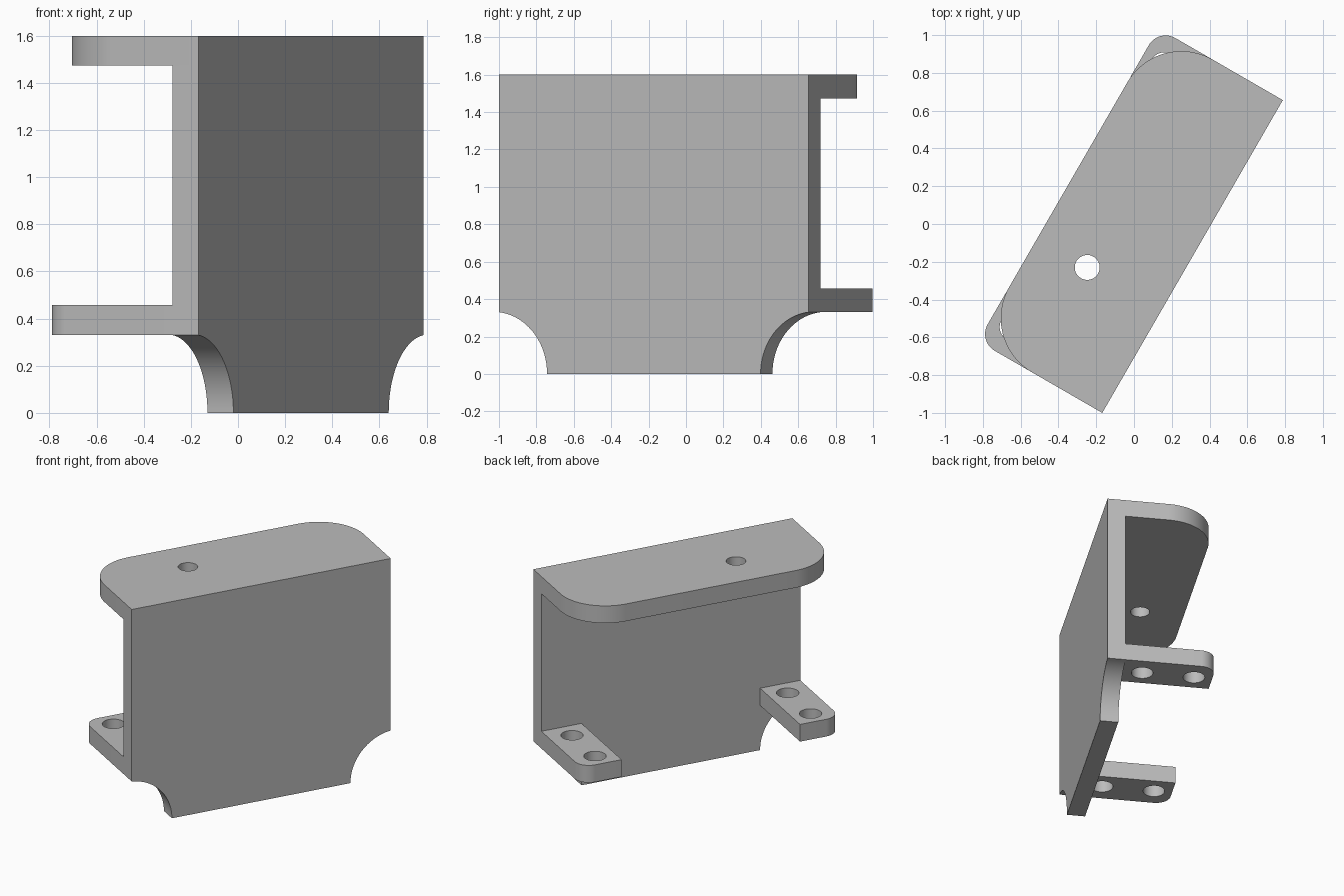
import bpy, bmesh, math
from mathutils import Matrix, Vector

cube = bpy.data.objects.get("Cube")
if cube:
    bpy.data.objects.remove(cube)

# Main sizes: length, depth, height, wall thickness, clearance under the feet
L, D, H, T, FOOT_Z = 1.912, 0.76, 1.6, 0.127, 0.33
NOTCH = 0.297      # notch and foot width

grey = bpy.data.materials.new("plain_grey")
grey.use_nodes = True
COLOUR = (0.5, 0.5, 0.5, 1)
grey.diffuse_color = COLOUR
grey.node_tree.nodes["Principled BSDF"].inputs["Base Color"].default_value = COLOUR

# The bracket is turned in plan; its local x runs along the wall, y to the back
PLACE = Matrix.Translation((-0.168, -1, 0)) @ Matrix.Rotation(math.radians(60), 4, 'Z')
UPRIGHT = Matrix(((1, 0, 0, 0), (0, 0, 1, 0), (0, 1, 0, 0), (0, 0, 0, 1)))


def arc(cx, cy, r, start, end, steps=16):
    """Points on an arc, angles in degrees."""
    angles = [math.radians(start + (end - start) * i / steps) for i in range(steps + 1)]
    return [(cx + r * math.cos(a), cy + r * math.sin(a)) for a in angles]


def hole(cx, cy, r):
    return arc(cx, cy, r, 0, 360, 40)[:-1]


def flip(loop):
    """Mirror a profile end for end along the wall."""
    return [(L - x, y) for x, y in reversed(loop)]


def prism(name, loops, depth, matrix):
    """Fill an outline with holes and extrude it."""
    bm = bmesh.new()
    edges = []
    for loop in loops:
        verts = [bm.verts.new((x, y, 0)) for x, y in loop]
        edges += [bm.edges.new((verts[i - 1], verts[i])) for i in range(len(verts))]
    bmesh.ops.triangle_fill(bm, use_beauty=True, use_dissolve=False, edges=edges,
                            normal=Vector((0, 0, 1)))
    out = bmesh.ops.extrude_face_region(bm, geom=bm.faces[:], use_keep_orig=True)
    top = [g for g in out["geom"] if isinstance(g, bmesh.types.BMVert)]
    bmesh.ops.translate(bm, verts=top, vec=(0, 0, depth))
    bm.transform(PLACE @ matrix)
    bmesh.ops.recalc_face_normals(bm, faces=bm.faces[:])
    mesh = bpy.data.meshes.new(name)
    bm.to_mesh(mesh)
    bm.free()
    mesh.materials.append(grey)
    obj = bpy.data.objects.new(name, mesh)
    bpy.context.collection.objects.link(obj)
    bpy.ops.object.select_all(action='DESELECT')
    obj.select_set(True)
    bpy.context.view_layer.objects.active = obj
    bpy.ops.object.shade_smooth_by_angle(angle=math.radians(30))


# Upright wall with a round notch in each lower corner
offset = 0.035
radius = NOTCH + offset
tilt = math.degrees(math.acos(offset / radius))
notch = arc(-offset, 0, radius, tilt, 0, 24)
prism("wall", [notch + flip(notch) + [(L, H - T), (0, H - T)]], T, UPRIGHT)

# Top shelf with two large rounded back corners and one hole
R = 0.33
shelf = ([(0, 0), (L, 0)] + arc(L - R, D - R, R, 0, 90, 24)
         + arc(R, D - R, R, 90, 180, 24))
prism("top_shelf", [shelf, hole(0.627, 0.454, 0.066)], T,
      Matrix.Translation((0, 0, H - T)))

# Mounting feet, rounded on the outer back corner, two holes each
r = 0.103
foot = [(0, T), (NOTCH, T), (NOTCH, D)] + arc(r, D - r, r, 90, 180)
foot_loops = [foot] + [hole(0.16, y, 0.075) for y in (0.27, 0.633)]
lift = Matrix.Translation((0, 0, FOOT_Z))
prism("right_foot", foot_loops, T, lift)
prism("left_foot", [flip(loop) for loop in foot_loops], T, lift)
